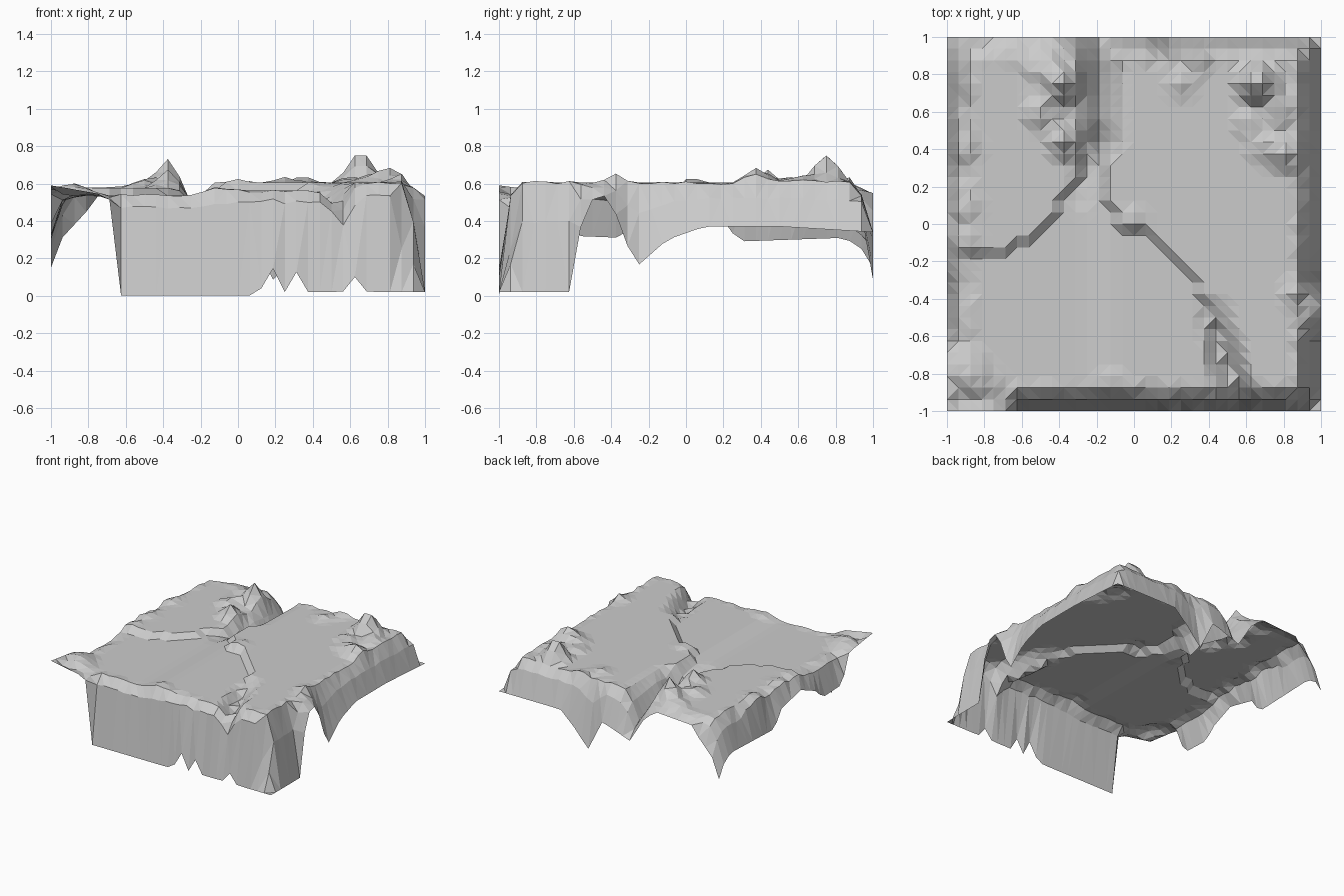
import bpy, bmesh, math, random

if "Cube" in bpy.data.objects:
    bpy.data.objects.remove(bpy.data.objects["Cube"])

random.seed(4)
N = 32
STEP = 2 / N


def lerp_table(t, pts):
    """Piecewise linear lookup through (position, value) points."""
    if t <= pts[0][0]:
        return pts[0][1]
    for (a, u), (b, v) in zip(pts, pts[1:]):
        if t <= b:
            return u + (v - u) * (t - a) / (b - a)
    return pts[-1][1]


# Rim heights along the four sides
FRONT = [(-1, .59), (-.94, .58), (-.69, .535), (-.625, .0), (.06, .0), (.125, .04), (.19, .15),
         (.25, .02), (.31, .13), (.375, .02), (.56, .02), (.625, .1), (.69, .02), (1, .02)]
BACK = [(-1, .15), (-.94, .31), (-.81, .45), (-.75, .53), (-.42, .55), (-.31, .45), (-.19, .25),
        (.06, .34), (.19, .08), (.31, .22), (.44, .34), (1, .34)]
LEFT = [(-1, .59), (-.69, .55), (-.6, .32), (-.35, .31), (-.25, .4), (-.06, .48), (.19, .42),
        (.28, .29), (.85, .31), (.94, .25), (1, .15)]
RIGHT = [(-1, .02), (-.625, .02), (-.56, .38), (-.47, .58), (-.38, .45), (-.27, .15), (-.1, .3),
         (.1, .37), (.5, .37), (1, .34)]

# Ledges: diagonal one as x for a given y, left one as y for a given x
DIAGONAL = [(-1, .5), (-.6, .46), (-.4, .37), (-.25, .3), (-.1, .12), (.03, 0), (.13, -.14)]
SHORE = [(-1, -.17), (-.7, -.16), (-.5, -.04), (-.35, .16), (-.25, .32), (-.2, .4)]

# Rock piles and peaks: x, y, height, radius
PEAKS = [(-.375, .75, .155, .13), (-.5, .6, .06, .12), (-.5, .84, .05, .12), (-.375, .44, .1, .11),
         (.656, .75, .19, .13), (.6, .55, .04, .10), (.81, .375, .08, .12), (.7, .42, .05, .12),
         (.78, .62, .05, .12), (.25, .75, .03, .10), (.35, .88, .03, .1), (.875, -.375, .05, .10),
         (-.92, -.78, .08, .16), (-.8, -.85, .03, .12), (-.92, .4, .04, .12), (-.9, -.1, .03, .1),
         (-.9, .1, .03, .1), (0, .03, .03, .08), (-.12, -.85, .03, .1)]
# Gullies: x0, y0, x1, y1, depth at each end, half width
GULLIES = [(-.19, .45, -.19, 1, .08, .22, .14), (.44, -.5, .56, -.97, .05, .22, .10),
           (-.28, .15, -.19, .45, .02, .08, .10), (.22, .9, .2, 1, .0, .15, .12)]


def height(x, y):
    # plateau levels
    if y > -.05 and x > -.09 or x > lerp_table(y, DIAGONAL):
        z = .605
    elif x < -.19 and y > lerp_table(x, SHORE):
        z = .576
    else:
        z = lerp_table(x, [(-.26, .535), (-.12, .562)])
    # rocks
    for px, py, h, r in PEAKS:
        z += h * max(0, 1 - math.hypot(x - px, y - py) / r)
    # gullies
    for x0, y0, x1, y1, d0, d1, w in GULLIES:
        dx, dy = x1 - x0, y1 - y0
        t = max(0, min(1, ((x - x0) * dx + (y - y0) * dy) / (dx * dx + dy * dy)))
        d = math.hypot(x - x0 - t * dx, y - y0 - t * dy) / w
        z -= (d0 + (d1 - d0) * t) * max(0, 1 - d)
    # rough outer band
    if max(abs(x), abs(y)) > .85:
        z += random.uniform(-.01, .01)
    # shoulder sloping to the rim, steeper at the back left corner
    for inner, rim, amount in ((1 - x, lerp_table(y, RIGHT), .36 if y < .9 else .2),
                               (1 + y, lerp_table(x, FRONT), .12 if x < .85 else .6),
                               (1 + x, lerp_table(y, LEFT), .32 if y > .6 else .12),
                               (1 - y, lerp_table(x, BACK), .25)):
        if inner < STEP * 1.5:
            z += (rim - z) * amount
    return z


bm = bmesh.new()
grid = []
for j in range(N + 1):
    row = []
    for i in range(N + 1):
        x, y = -1 + i * STEP, -1 + j * STEP
        if j == 0:
            z = lerp_table(x, FRONT)
        elif j == N:
            z = lerp_table(x, BACK)
        elif i == 0:
            z = lerp_table(y, LEFT)
        elif i == N:
            z = lerp_table(y, RIGHT)
        else:
            z = height(x, y)
        row.append(bm.verts.new((x, y, z)))
    grid.append(row)

# Triangulated sheet, each cell split along its flatter diagonal
for j in range(N):
    for i in range(N):
        a, b, c, d = grid[j][i], grid[j][i + 1], grid[j + 1][i + 1], grid[j + 1][i]
        if abs(a.co.z - c.co.z) < abs(b.co.z - d.co.z):
            bm.faces.new((a, b, c))
            bm.faces.new((a, c, d))
        else:
            bm.faces.new((a, b, d))
            bm.faces.new((b, c, d))

mesh = bpy.data.meshes.new("rocky_terrain")
bm.to_mesh(mesh)
bm.free()
terrain = bpy.data.objects.new("rocky_terrain", mesh)
bpy.context.collection.objects.link(terrain)
